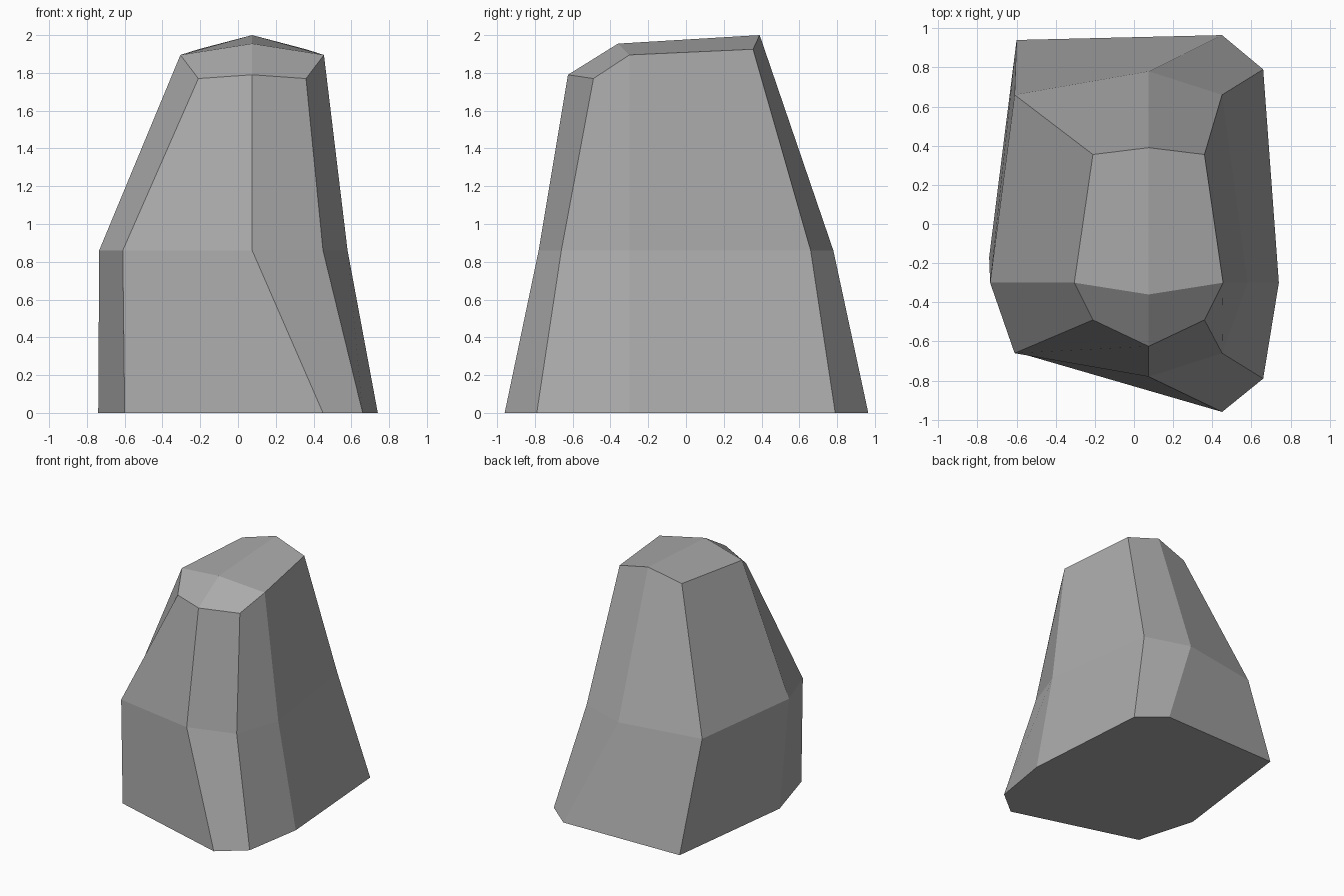
import bpy
import bmesh

# Remove the default cube
default_cube = bpy.data.objects.get("Cube")
if default_cube:
    bpy.data.objects.remove(default_cube, do_unlink=True)


def make_material(name, colour):
    material = bpy.data.materials.new(name)
    material.use_nodes = True
    material.diffuse_color = colour
    shader = material.node_tree.nodes["Principled BSDF"]
    shader.inputs["Base Color"].default_value = colour
    shader.inputs["Roughness"].default_value = 0.9
    return material


def add_ring(mesh, outline):
    return [mesh.verts.new(point) for point in outline]


def bridge_rings(mesh, lower, upper):
    """Join two rings of equal length with a band of quads."""
    count = len(lower)
    for i in range(count):
        j = (i + 1) % count
        mesh.faces.new((lower[i], lower[j], upper[j], upper[i]))


stone_grey = make_material("stone grey", (0.4, 0.4, 0.4, 1.0))

# Eight-sided outlines, running from the front round by the left side
base_outline = [(0.45, -0.96, 0), (0.66, -0.79, 0), (0.74, -0.3, 0), (0.66, 0.79, 0),
                (0.45, 0.965, 0), (-0.6, 0.94, 0), (-0.74, -0.17, 0), (-0.6, -0.655, 0)]

waist_height = 0.86
waist_plan = [(0.075, -0.78), (0.45, -0.66), (0.58, -0.3), (0.45, 0.66),
              (0.075, 0.78), (-0.61, 0.66), (-0.735, -0.3), (-0.61, -0.66)]
waist_outline = [(x, y, waist_height) for x, y in waist_plan]

# The shoulder is symmetric about a ridge line, so one half is mirrored
ridge_x = 0.075
shoulder_half = [(0.285, -0.49, 1.77), (0.38, -0.3, 1.895), (0.285, 0.355, 1.925)]
shoulder_outline = [(ridge_x, -0.625, 1.79)]
shoulder_outline += [(ridge_x + dx, y, z) for dx, y, z in shoulder_half]
shoulder_outline += [(ridge_x, 0.39, 2.0)]
shoulder_outline += [(ridge_x - dx, y, z) for dx, y, z in reversed(shoulder_half)]

# Rock body: stacked rings with a flat underside
mesh = bmesh.new()
base = add_ring(mesh, base_outline)
waist = add_ring(mesh, waist_outline)
shoulder = add_ring(mesh, shoulder_outline)
bridge_rings(mesh, base, waist)
bridge_rings(mesh, waist, shoulder)
mesh.faces.new(list(reversed(base)))

# Faceted cap: four quads meeting at one point on the ridge
peak = mesh.verts.new((ridge_x, -0.36, 1.955))
for i in range(0, len(shoulder), 2):
    corner = shoulder[(i + 1) % len(shoulder)]
    following = shoulder[(i + 2) % len(shoulder)]
    mesh.faces.new((shoulder[i], corner, following, peak))

bmesh.ops.recalc_face_normals(mesh, faces=mesh.faces)
rock_data = bpy.data.meshes.new("rock")
mesh.to_mesh(rock_data)
mesh.free()
rock_data.materials.append(stone_grey)

rock = bpy.data.objects.new("rock", rock_data)
bpy.context.collection.objects.link(rock)
